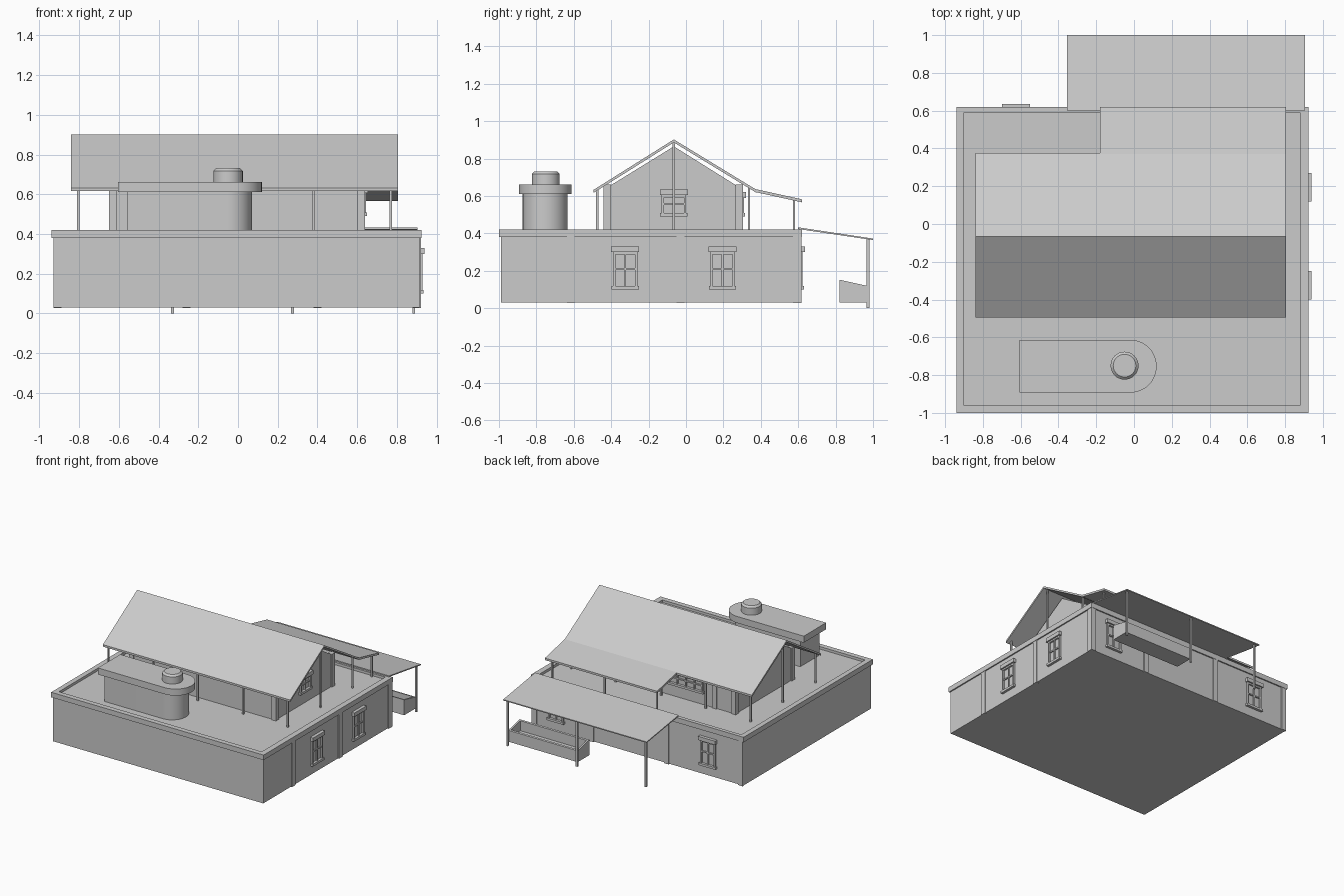
import bpy, bmesh, math

if "Cube" in bpy.data.objects:
    bpy.data.objects.remove(bpy.data.objects["Cube"])


def finish(name, bm):
    bmesh.ops.recalc_face_normals(bm, faces=bm.faces)
    me = bpy.data.meshes.new(name)
    bm.to_mesh(me)
    bm.free()
    ob = bpy.data.objects.new(name, me)
    bpy.context.collection.objects.link(ob)
    return ob


def prism(name, pts, lo, hi, axis):
    """Extrude a profile: axis 'x' takes (y, z) points, axis 'z' takes (x, y)."""
    bm = bmesh.new()
    put = (lambda p, t: (t, p[0], p[1])) if axis == 'x' else (lambda p, t: (p[0], p[1], t))
    a = [bm.verts.new(put(p, lo)) for p in pts]
    b = [bm.verts.new(put(p, hi)) for p in pts]
    bm.faces.new(a)
    bm.faces.new(b)
    for i in range(len(pts)):
        j = (i + 1) % len(pts)
        bm.faces.new((a[i], a[j], b[j], b[i]))
    return finish(name, bm)


def boxes(name, dims):
    """One mesh from boxes given as x0, x1, y0, y1, z0, z1."""
    bm = bmesh.new()
    for x0, x1, y0, y1, z0, z1 in dims:
        for v in bmesh.ops.create_cube(bm, size=1)['verts']:
            v.co = ((x0 + x1) / 2 + v.co.x * (x1 - x0),
                    (y0 + y1) / 2 + v.co.y * (y1 - y0),
                    (z0 + z1) / 2 + v.co.z * (z1 - z0))
    return finish(name, bm)


def window(name, side, wall, c, z0, z1, hw=0.065, bars=1):
    """Framed window with lintel and sill on a +x or +y wall."""
    t = 0.012
    parts = [(c - hw - .01, c + hw + .01, z1 - .03, z1, .025),
             (c - hw - .008, c + hw + .008, z0, z0 + .018, .02),
             (c - hw, c - hw + t, z0, z1, .014),
             (c + hw - t, c + hw, z0, z1, .014),
             (c - hw, c + hw, z1 - .042, z1 - .03, .013),
             (c - hw, c + hw, (z0 + z1) / 2 - .01, (z0 + z1) / 2, .01)]
    for i in range(bars):
        u = c - hw + 2 * hw * (i + 1) / (bars + 1)
        parts.append((u - .005, u + .005, z0, z1 - .03, .01))
    if side == 'x':
        d = [(wall - .005, wall + p, a, b, l, h) for a, b, l, h, p in parts]
    else:
        d = [(a, b, wall - .005, wall + p, l, h) for a, b, l, h, p in parts]
    boxes(name, d)


# Ground floor block, deck and parapet
boxes('ground_floor', [(-.93, .915, -.99, .61, .03, .40)])
boxes('parapet', [(-.94, .925, -1, -.96, .38, .42), (-.94, .925, .59, .62, .38, .42),
                  (-.94, -.90, -.96, .59, .38, .42), (.88, .925, -.96, .59, .38, .42)])
boxes('wall_pilasters',
      [(.90, .922, y, y + .042, .027, .385) for y in (-.637, -.05, .573)] +
      [(x, x + .04, .60, .618, .027, .385) for x in (-.93, -.28, .38, .882)])
for i, y in enumerate((-.325, .195)):
    window(f'side_window_{i}', 'x', .915, y, .10, .33)
for i, x in enumerate((-.625, .71)):
    window(f'back_window_{i}', 'y', .61, x, .10, .33)

# Upper room with gable ends
RIDGE = -.065
prism('upper_room', [(-.43, .39), (.295, .39), (.295, .64), (RIDGE, .865), (-.43, .64)],
      -.64, .63, 'x')
boxes('upper_pilasters', [(x, x + .04, y, y + .04, .39, .66)
                          for x in (-.65, .60) for y in (-.44, .265)])
boxes('upper_back_pilaster', [(-.48, -.44, .28, .305, .39, .66)])
window('gable_window', 'x', .63, RIDGE, .49, .635)
window('upper_back_window', 'y', .295, -.21, .49, .62, .15, 3)

# Pitched roof and lower rear extension
T = .016
prism('main_roof', [(-.495, .632), (RIDGE, .902), (.375, .634), (.375, .634 - T),
                    (RIDGE, .902 - T), (-.495, .632 - T)], -.84, .805, 'x')
prism('rear_roof', [(.365, .638), (.62, .582), (.62, .582 - T), (.365, .638 - T)],
      -.18, .805, 'x')

# Slim roof posts
COLS = (-.805, -.41, -.02, .38, .77)
spots = [(x, y, .395, z) for x in COLS for y, z in ((-.475, .635), (.337, .648))]
spots += [(x, RIDGE, .395, .89) for x in (COLS[0], COLS[-1])]
spots += [(x, .577, .395, .58) for x in (-.15, .31, .77)]
boxes('roof_posts', [(x - .006, x + .006, y - .006, y + .006, a, b) for x, y, a, b in spots])

# Rear awning with ground posts
prism('awning', [(.60, .432), (1, .372), (1, .364), (.60, .423)], -.355, .905, 'x')
boxes('awning_posts', [(x - .007, x + .007, .966, .98, 0, .369) for x in (-.33, .275, .885)])

# Planter box with sloping rim
prism('planter', [(.82, .03), (.966, .03), (.966, .12), (.952, .123), (.952, .07),
                  (.834, .07), (.834, .149), (.82, .152)], .275, .885, 'x')
for n, x in (('left', .275), ('right', .871)):
    prism(f'planter_end_{n}', [(.82, .03), (.966, .03), (.966, .12), (.82, .152)],
          x, x + .014, 'x')


# Stair head with one rounded end, cap and round tank
def rounded(x0, cx, r):
    arc = [(-math.pi / 2) + math.pi * i / 24 for i in range(25)]
    return [(x0, -.753 - r)] + [(cx + r * math.cos(a), -.753 + r * math.sin(a))
                                for a in arc] + [(x0, -.753 + r)]


smooth = [prism('stair_head', rounded(-.56, -.05, .12), .39, .62, 'z'),
          prism('stair_head_cap', rounded(-.605, -.02, .14), .61, .662, 'z')]
ring = [(-.05 + .074 * math.cos(math.tau * i / 32), -.75 + .074 * math.sin(math.tau * i / 32))
        for i in range(32)]
tank = prism('roof_tank', ring, .64, .732, 'z')
bev = tank.modifiers.new('rim', 'BEVEL')
bev.width = .014
bev.limit_method = 'ANGLE'
bev.angle_limit = math.radians(60)
smooth.append(tank)
bpy.ops.object.select_all(action='DESELECT')
for ob in smooth:
    ob.select_set(True)
bpy.context.view_layer.objects.active = tank
bpy.ops.object.shade_smooth_by_angle(angle=math.radians(30))
